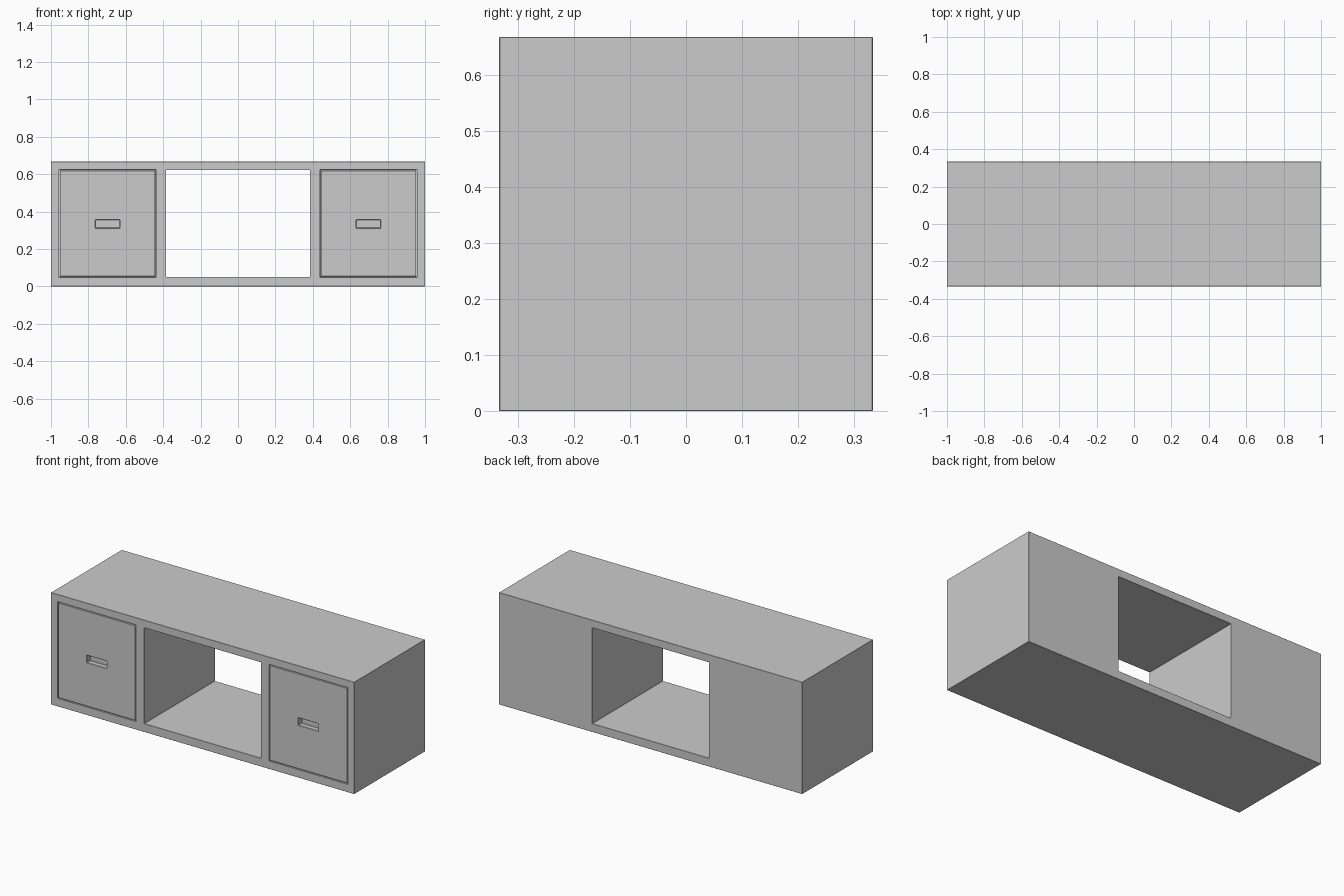
import bpy

if "Cube" in bpy.data.objects:
    bpy.data.objects.remove(bpy.data.objects["Cube"])


def box(name, x, y, z):
    """Box from (min, max) pairs along each axis."""
    bpy.ops.mesh.primitive_cube_add(
        size=1, location=[(a + b) / 2 for a, b in (x, y, z)])
    ob = bpy.context.object
    ob.name = name
    ob.scale = [b - a for a, b in (x, y, z)]
    bpy.ops.object.transform_apply(location=True, rotation=False, scale=True)
    return ob


def apply(ob, mod):
    bpy.context.view_layer.objects.active = ob
    bpy.ops.object.modifier_apply(modifier=mod.name)


def cut(ob, cutter):
    mod = ob.modifiers.new("cut", 'BOOLEAN')
    mod.operation = 'DIFFERENCE'
    mod.solver = 'EXACT'
    mod.object = cutter
    apply(ob, mod)
    bpy.data.objects.remove(cutter, do_unlink=True)


def soften(ob, width):
    mod = ob.modifiers.new("bevel", 'BEVEL')
    mod.width = width
    mod.segments = 1
    mod.limit_method = 'ANGLE'
    apply(ob, mod)


DEPTH = 0.333            # half depth of the cabinet
HEIGHT = 0.667
DOOR_X, DOOR_Z = (0.443, 0.953), (0.052, 0.619)
GAP = 0.004
THICK = 0.05             # door thickness

# Carcass with an open middle bay and a recess for each door
carcass = box("cabinet_body", (-1, 1), (-DEPTH, DEPTH), (0, HEIGHT))
cut(carcass, box("bay_cutter", (-0.385, 0.385), (-0.5, 0.5), (0.05, 0.621)))
for side in (-1, 1):
    xs = sorted((side * (DOOR_X[0] - GAP), side * (DOOR_X[1] + GAP)))
    cut(carcass, box("recess_cutter", xs, (-0.5, -DEPTH + THICK + GAP),
                     (DOOR_Z[0] - GAP, DOOR_Z[1] + GAP)))
soften(carcass, 0.003)

# Flush doors, each with a sunken finger pull
for side, label in ((-1, "left"), (1, "right")):
    xs = sorted(side * v for v in DOOR_X)
    door = box(label + "_door", xs, (-DEPTH, -DEPTH + THICK), DOOR_Z)
    slot = sorted((side * 0.632, side * 0.763))
    cut(door, box("pull_cutter", slot, (-0.5, -DEPTH + 0.03), (0.313, 0.356)))
    soften(door, 0.002)
